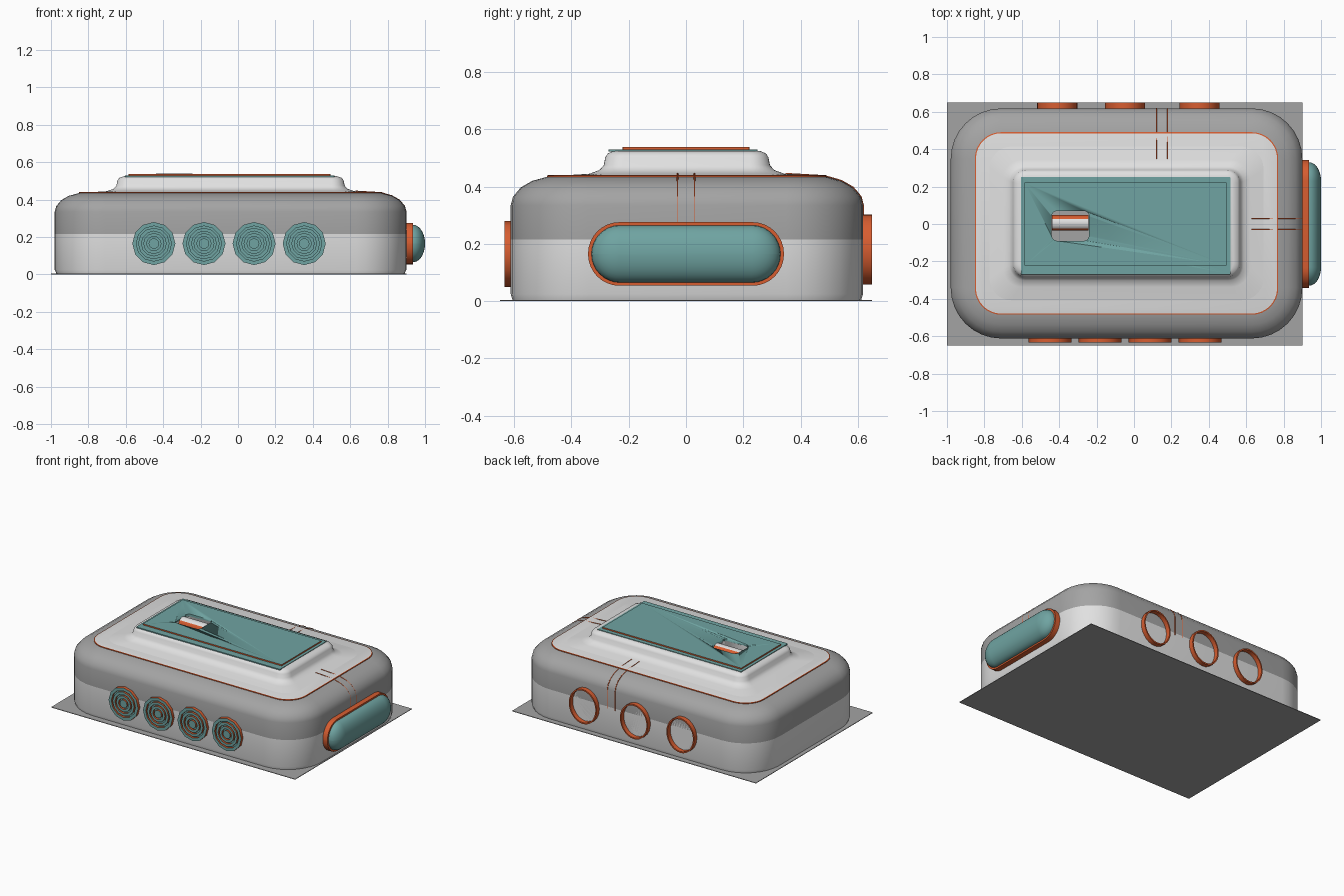
import bpy, bmesh, math

if "Cube" in bpy.data.objects:
    bpy.data.objects.remove(bpy.data.objects["Cube"])

def mat(name, c):
    m = bpy.data.materials.new(name)
    m.diffuse_color = (*c, 1)
    m.use_nodes = True
    m.node_tree.nodes["Principled BSDF"].inputs["Base Color"].default_value = m.diffuse_color
    return m

LIGHT = mat("light_grey", (0.75, 0.75, 0.75))
MID = mat("mid_grey", (0.37, 0.37, 0.37))
TEAL = mat("teal", (0.16, 0.37, 0.36))
ORANGE = mat("orange", (0.68, 0.11, 0.03))

def finish(name, bm, mats, angle=35):
    bmesh.ops.recalc_face_normals(bm, faces=bm.faces)
    me = bpy.data.meshes.new(name)
    bm.to_mesh(me)
    bm.free()
    ob = bpy.data.objects.new(name, me)
    bpy.context.collection.objects.link(ob)
    for m in mats:
        me.materials.append(m)
    bpy.ops.object.select_all(action='DESELECT')
    ob.select_set(True)
    bpy.context.view_layer.objects.active = ob
    bpy.ops.object.shade_smooth_by_angle(angle=math.radians(angle))
    return ob

def rounded(hx, hy, r, n=8):
    pts = []
    for q, (sx, sy) in enumerate(((1, 1), (-1, 1), (-1, -1), (1, -1))):
        for i in range(n + 1):
            a = math.pi / 2 * (q + i / n)
            pts.append((sx * (hx - r) + r * math.cos(a), sy * (hy - r) + r * math.sin(a)))
    return pts

def loft(name, sections, mats, place, rule=lambda i: 0, cap=0, n=8):
    """Skin rounded rectangles (half x, half y, radius, height)."""
    bm = bmesh.new()
    rings = [[bm.verts.new(place(x, y, w)) for x, y in rounded(hx, hy, r, n)]
             for hx, hy, r, w in sections]
    for i, (a, b) in enumerate(zip(rings, rings[1:])):
        for j in range(len(a)):
            k = (j + 1) % len(a)
            bm.faces.new((a[j], a[k], b[k], b[j])).material_index = rule(i)
    bm.faces.new(rings[0][::-1]).material_index = rule(0)
    bm.faces.new(rings[-1]).material_index = cap
    return finish(name, bm, mats)

def lathe(name, profile, colours, mats, loc, d, sx=1, sz=1, segs=16):
    """Spin (radius, offset) pairs round the y axis, pointing along d."""
    bm = bmesh.new()
    rings = []
    for r, o in profile:
        rings.append([bm.verts.new((loc[0] + sx * r * math.cos(2 * math.pi * j / segs), loc[1] + d * o,
                                    loc[2] + sz * r * math.sin(2 * math.pi * j / segs)))
                      for j in range(segs)])
    for i, (a, b) in enumerate(zip(rings, rings[1:])):
        for j in range(segs):
            k = (j + 1) % segs
            bm.faces.new((a[j], a[k], b[k], b[j])).material_index = colours[i]
    bm.faces.new(rings[-1]).material_index = colours[-1]
    return finish(name, bm, mats)

def at(cx, cy):
    return lambda x, y, w: (x + cx, y + cy, w)

def sideways(x, y, w):
    return (w, x, y + 0.165)

# Flat base sheet
loft("base_sheet", [(0.95, 0.65, 0.002, 0), (0.95, 0.65, 0.002, 0.004)], [MID], at(-0.05, 0.0), n=1)

# Main casing: light lower wall, darker shoulder, light raised top
body = loft("casing", [
    (0.93, 0.608, 0.26, 0.002), (0.94, 0.615, 0.27, 0.025), (0.94, 0.615, 0.27, 0.215),
    (0.94, 0.615, 0.27, 0.335), (0.932, 0.607, 0.262, 0.365), (0.905, 0.58, 0.235, 0.397),
    (0.865, 0.54, 0.195, 0.42), (0.805, 0.482, 0.135, 0.436),
    (0.66, 0.34, 0.10, 0.445), (0.625, 0.305, 0.08, 0.458), (0.61, 0.29, 0.07, 0.475),
    (0.605, 0.285, 0.065, 0.502), (0.595, 0.276, 0.06, 0.516), (0.57, 0.255, 0.04, 0.525)],
    [LIGHT, MID], at(-0.04, 0.003), lambda i: 1 if 2 <= i <= 6 else 0)

# Thin trim line around the top panel
loft("top_trim", [(0.811, 0.488, 0.141, 0.43), (0.811, 0.488, 0.141, 0.439), (0.805, 0.482, 0.135, 0.4405)],
     [ORANGE, LIGHT], at(-0.04, 0.003), cap=1).hide_render = False

# Top plate: wide thin sheet plus a slightly smaller raised plate
sheet = loft("plate_sheet", [(0.56, 0.26, 0.002, 0.522), (0.56, 0.26, 0.002, 0.529)],
             [ORANGE, TEAL], at(-0.045, -0.01), lambda i: 1, 1, 1)
plate = loft("plate", [(0.54, 0.222, 0.002, 0.526), (0.54, 0.222, 0.002, 0.538)],
             [ORANGE, TEAL], at(-0.045, 0.0), cap=1, n=1)

# Switch recess cut through the plates into the casing
cutter = loft("slot_cutter", [(0.10, 0.08, 0.03, 0.455), (0.10, 0.08, 0.03, 0.60)],
              [LIGHT, MID], at(-0.34, -0.01), lambda i: 1, 1)
cutter.hide_render = True
cutter.hide_viewport = False
cutter.display_type = 'WIRE'
for ob in (body, sheet, plate, bpy.data.objects["top_trim"]):
    m = ob.modifiers.new("slot", 'BOOLEAN')
    m.operation = 'DIFFERENCE'
    m.solver = 'EXACT'
    m.object = cutter
    bpy.context.view_layer.objects.active = ob
    bpy.ops.object.modifier_apply(modifier="slot")
bpy.data.objects.remove(cutter)

# Roller inside the recess with orange sides
bm = bmesh.new()
S = 24
ends = [[bm.verts.new((x, 0.006 + 0.042 * math.cos(2 * math.pi * j / S),
                       0.497 + 0.042 * math.sin(2 * math.pi * j / S))) for j in range(S)]
        for x in (-0.438, -0.242)]
for j in range(S):
    k = (j + 1) % S
    f = bm.faces.new((ends[0][j], ends[0][k], ends[1][k], ends[1][j]))
    c = f.calc_center_median()
    f.material_index = 1 if c.y > 0.03 or c.y < -0.025 else 0
for e in ends:
    bm.faces.new(e)
finish("switch_roller", bm, [LIGHT, ORANGE])

# Four ribbed dials on the front
prof, cols = [(0.115, -0.01), (0.115, 0.024)], [1]
for r in (0.094, 0.066, 0.038):
    prof += [(r, 0.024), (r, 0.008), (r - 0.01, 0.008), (r - 0.01, 0.024)]
    cols += [0, 1, 0, 1]
cols.append(0)
for i in range(4):
    lathe("front_dial_%d" % (i + 1), prof, cols, [TEAL, ORANGE],
          (-0.45 + 0.268 * i, -0.609, 0.165), -1, segs=12)

# Three oval ports on the back
for i, x in enumerate((-0.41, -0.048, 0.35)):
    lathe("back_port_%d" % (i + 1), [(1, -0.01), (1, 0.036), (0.92, 0.036), (0.92, 0.004)],
          [0, 0, 0, 1], [ORANGE, LIGHT], (x, 0.614, 0.18), 1, 0.108, 0.122, 28)

# Pill-shaped bumper on the right
loft("bumper_base", [(0.342, 0.111, 0.110, 0.88), (0.342, 0.111, 0.110, 0.936)], [ORANGE], sideways)
caps = [(0.33, 0.1, 0.0999, 0.93)]
for i in range(9):
    a = math.pi / 2 * i / 8.3
    r = 0.1 * math.cos(a)
    caps.append((0.23 + r, r, r * 0.999, 0.936 + 0.064 * math.sin(a)))
loft("bumper", caps, [TEAL], sideways)

# Fine seam lines running from the raised top over the edge
def seam(name, pts):
    cu = bpy.data.curves.new(name, 'CURVE')
    cu.dimensions = '3D'
    cu.bevel_depth = 0.003
    cu.bevel_resolution = 0
    sp = cu.splines.new('POLY')
    sp.points.add(len(pts) - 1)
    for p, q in zip(sp.points, pts):
        p.co = (*q, 1)
    ob = bpy.data.objects.new(name, cu)
    bpy.context.collection.objects.link(ob)
    cu.materials.append(ORANGE)

edge = [(0.345, 0.445), (0.482, 0.437), (0.54, 0.42), (0.58, 0.397), (0.607, 0.365), (0.615, 0.335), (0.615, 0.2)]
for s in (-0.03, 0.03):
    seam("right_seam", [(d + 0.283, s, z) for d, z in edge])
    seam("back_seam", [(0.15 + s, d + 0.003, z) for d, z in edge])
